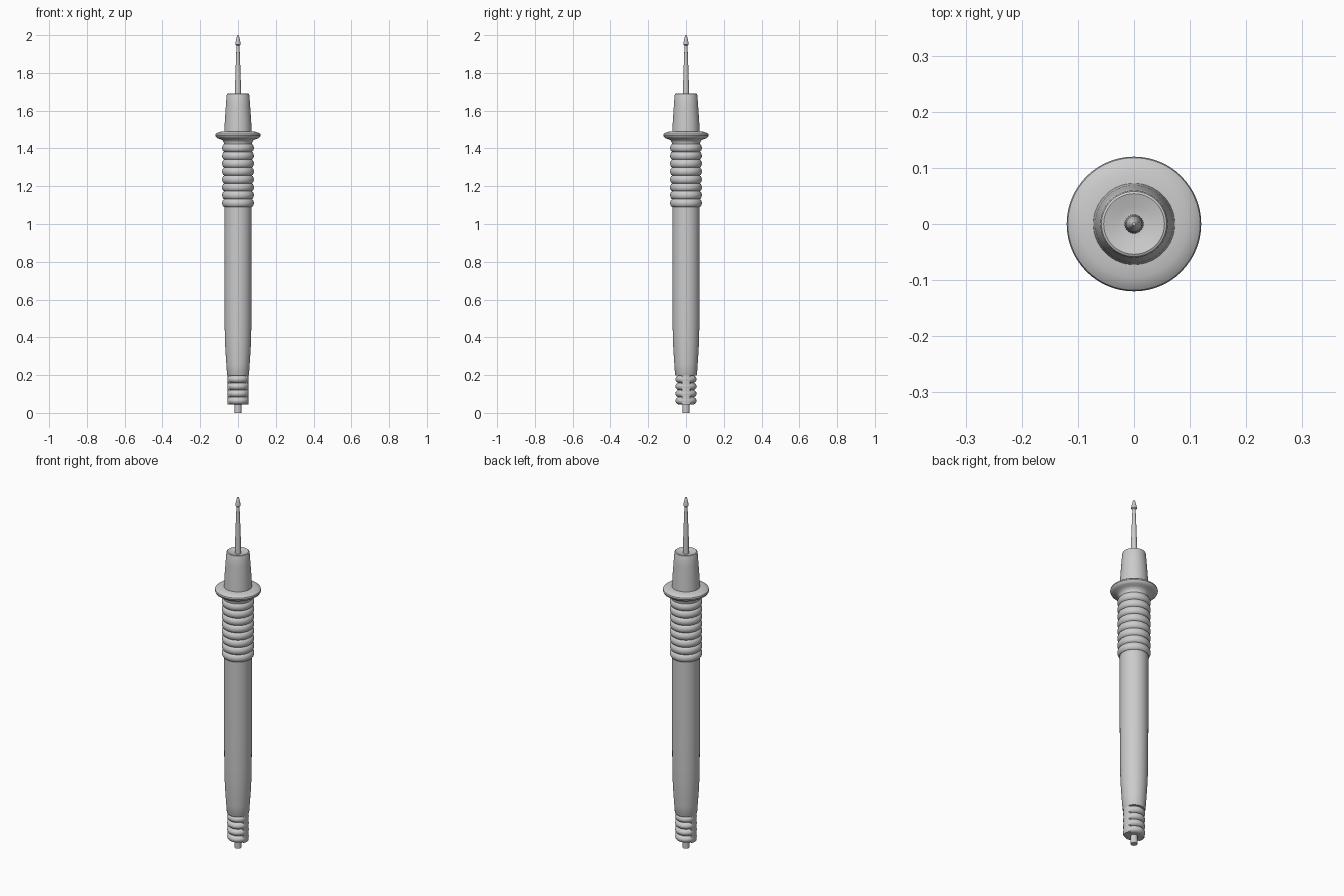
import bpy, bmesh, math

if "Cube" in bpy.data.objects:
    bpy.data.objects.remove(bpy.data.objects["Cube"])

SEG = 64


def lathe(name, profile, side_radius=None, angle=35):
    """Revolve (r, z) points about z; side_radius fills grooves on the +-x sides."""
    bm = bmesh.new()
    rings = []
    for r, z in profile:
        if r == 0:
            rings.append([bm.verts.new((0, 0, z))])
            continue
        ring = []
        for i in range(SEG):
            a = 2 * math.pi * i / SEG
            rr = r
            if side_radius and abs(math.sin(a)) < 0.42:
                rr = max(r, side_radius)
            ring.append(bm.verts.new((rr * math.cos(a), rr * math.sin(a), z)))
        rings.append(ring)
    for a, b in zip(rings, rings[1:]):
        for i in range(SEG):
            j = (i + 1) % SEG
            if len(a) == 1:
                bm.faces.new((a[0], b[j], b[i]))
            elif len(b) == 1:
                bm.faces.new((a[i], a[j], b[0]))
            else:
                bm.faces.new((a[i], a[j], b[j], b[i]))
    bmesh.ops.recalc_face_normals(bm, faces=bm.faces)
    me = bpy.data.meshes.new(name)
    bm.to_mesh(me)
    bm.free()
    ob = bpy.data.objects.new(name, me)
    bpy.context.collection.objects.link(ob)
    bpy.ops.object.select_all(action='DESELECT')
    ob.select_set(True)
    bpy.context.view_layer.objects.active = ob
    bpy.ops.object.shade_smooth_by_angle(angle=math.radians(angle))
    return ob


def ribs(z0, pitch, count, low, high, steps=10):
    """Rounded ribs: half-ellipse bulges with narrow valleys."""
    pts = []
    for k in range(count):
        for s in range(steps):
            t = s / steps
            pts.append((low + (high - low) * math.sin(math.pi * t) ** 0.6,
                        z0 + pitch * (k + t)))
    return pts + [(low, z0 + pitch * count)]


# cable stub at the bottom
lathe("cable", [(0, 0), (0.018, 0), (0.018, 0.06), (0, 0.06)])

# strain relief, grooved on front and back, solid on the sides
lathe("strain_relief",
      [(0, 0.045), (0.052, 0.045), (0.055, 0.049)]
      + ribs(0.05, 0.0375, 4, 0.041, 0.056)
      + [(0.041, 0.205), (0, 0.205)], side_radius=None).name = "strain_relief"
bpy.data.objects.remove(bpy.data.objects["strain_relief"])
lathe("strain_relief",
      [(0, 0.045), (0.03, 0.045)]
      + ribs(0.045, 0.038, 4, 0.041, 0.056)
      + [(0.03, 0.205), (0, 0.205)], side_radius=0.055)

# long handle, tapering towards the cable
lathe("handle", [(0, 0.197), (0.055, 0.197), (0.058, 0.203), (0.062, 0.26),
                 (0.066, 0.32), (0.069, 0.38), (0.071, 0.48), (0.072, 0.7),
                 (0.072, 1.1), (0, 1.1)])

# ribbed grip
lathe("grip", [(0, 1.09)] + ribs(1.09, 0.0417, 8, 0.073, 0.084) + [(0, 1.4236)])

# finger guard with rounded rim
lathe("finger_guard", [(0, 1.41), (0.074, 1.41), (0.075, 1.43), (0.081, 1.442),
                       (0.092, 1.449), (0.108, 1.454), (0.116, 1.46),
                       (0.12, 1.469), (0.118, 1.477), (0.11, 1.483),
                       (0.095, 1.488), (0.07, 1.491), (0, 1.491)])

# tapered nose with a shallow dished top
lathe("nose", [(0, 1.48), (0.073, 1.48), (0.069, 1.56), (0.064, 1.63),
               (0.06, 1.683), (0.058, 1.688), (0.054, 1.69), (0.05, 1.689),
               (0.03, 1.682), (0.017, 1.68), (0, 1.68)])

# metal needle with a small arrow-like tip
lathe("needle", [(0, 1.67), (0.017, 1.67), (0.016, 1.72), (0.012, 1.84),
                 (0.0085, 1.93), (0.008, 1.945), (0.014, 1.95), (0.014, 1.957),
                 (0.009, 1.98), (0.005, 1.996), (0.003, 1.999), (0, 2.0)])
